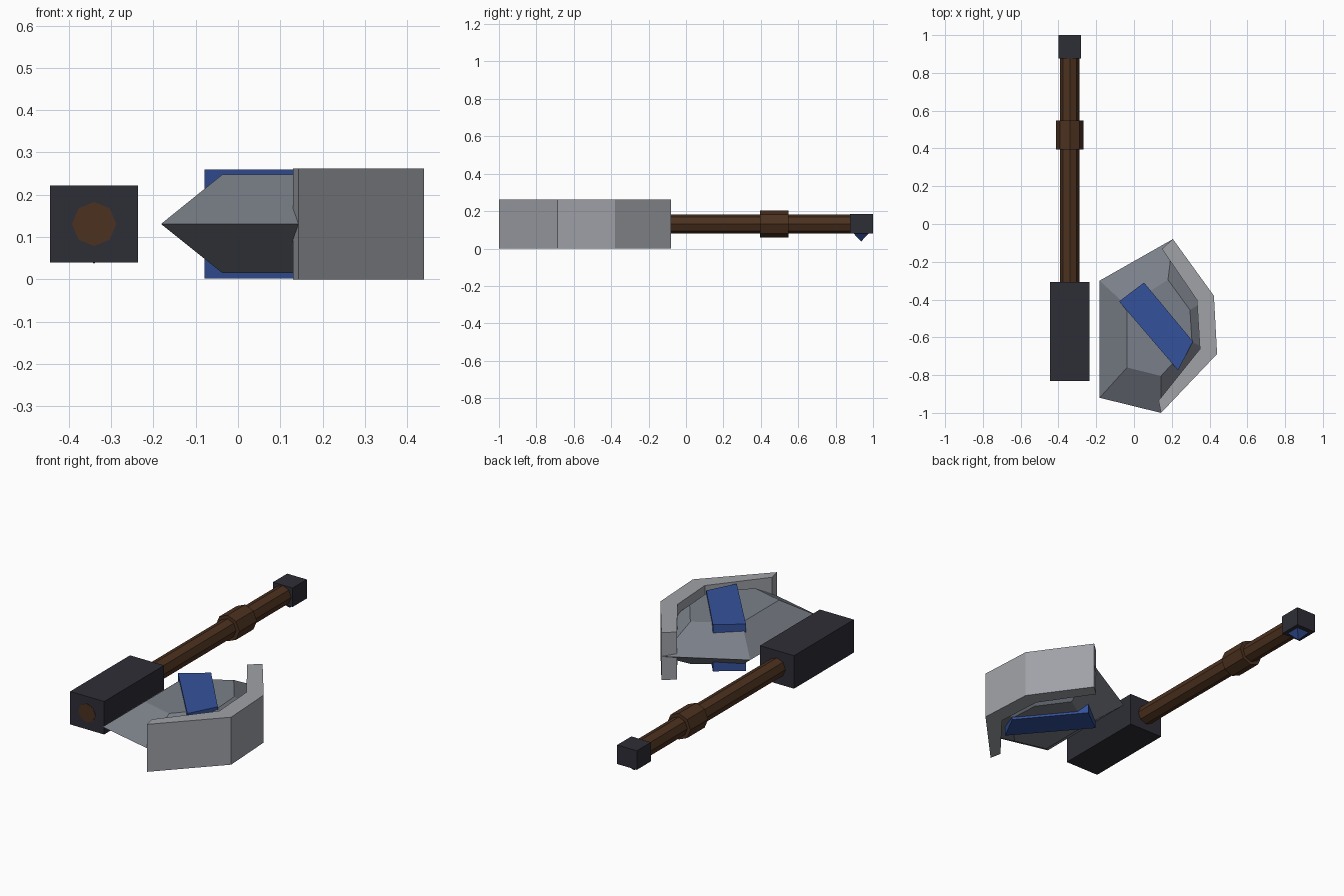
import bpy, bmesh, math
from mathutils import Vector

if "Cube" in bpy.data.objects:
    bpy.data.objects.remove(bpy.data.objects["Cube"])

CX, CZ = -0.34, 0.131  # handle axis and mid height


def material(name, rgb):
    m = bpy.data.materials.new(name)
    m.diffuse_color = (*rgb, 1)
    m.use_nodes = True
    m.node_tree.nodes["Principled BSDF"].inputs["Base Color"].default_value = m.diffuse_color
    return m


iron = material("dark iron", (0.027, 0.027, 0.037))
wood = material("brown wood", (0.072, 0.031, 0.014))
blue = material("blue inlay", (0.034, 0.085, 0.33))
steel = material("grey steel", (0.195, 0.212, 0.246))
edge = material("light edge steel", (0.35, 0.36, 0.39))


def finish(name, bm, mat):
    bmesh.ops.recalc_face_normals(bm, faces=bm.faces)
    me = bpy.data.meshes.new(name)
    bm.to_mesh(me)
    bm.free()
    me.materials.append(mat)
    ob = bpy.data.objects.new(name, me)
    bpy.context.collection.objects.link(ob)
    return ob


def loft(name, rings, mat):
    """Skin equal-length rings of points and cap both ends."""
    bm = bmesh.new()
    loops = [[bm.verts.new(p) for p in r] for r in rings]
    n = len(loops[0])
    for a, b in zip(loops, loops[1:]):
        for i in range(n):
            j = (i + 1) % n
            bm.faces.new((a[i], a[j], b[j], b[i]))
    bm.faces.new(loops[0])
    bm.faces.new(loops[-1])
    return finish(name, bm, mat)


def at_z(outline, z):
    return [Vector((x, y, z)) for x, y in outline]


def prism(name, outline, z0, z1, mat):
    return loft(name, [at_z(outline, z0), at_z(outline, z1)], mat)


def octagon_rod(name, r, y0, y1, mat):
    ring = [(r * math.cos(i * math.pi / 4), r * math.sin(i * math.pi / 4)) for i in range(8)]
    return loft(name, [[(CX + x, y, CZ + z) for x, z in ring] for y in (y0, y1)], mat)


def box(name, x0, x1, y0, y1, z0, z1, mat):
    return prism(name, [(x0, y0), (x1, y0), (x1, y1), (x0, y1)], z0, z1, mat)


# Handle
octagon_rod("shaft", 0.052, -0.832, 0.92, wood)
octagon_rod("grip_ring", 0.072, 0.395, 0.548, wood)
box("head_block", CX - 0.104, CX + 0.104, -0.83, -0.308, 0.04, 0.222, iron)
box("pommel", CX - 0.06, CX + 0.06, 0.876, 1.0, 0.08, 0.185, iron)

# Pyramid gem under the pommel
bm = bmesh.new()
base = [bm.verts.new((CX + sx * 0.04, 0.936 + sy * 0.04, 0.0805))
        for sx, sy in ((-1, -1), (1, -1), (1, 1), (-1, 1))]
tip = bm.verts.new((CX, 0.936, 0.037))
bm.faces.new(base)
for i in range(4):
    bm.faces.new((base[i], base[(i + 1) % 4], tip))
finish("pommel_gem", bm, blue)

# Blade body: wide at mid height, tapering to small flats above and below
outer = [(-0.182, -0.30), (0.206, -0.08), (0.423, -0.38),
         (0.44, -0.688), (0.143, -1.0), (-0.182, -0.92)]
flat = [(-0.037, -0.434), (0.18, -0.295), (0.296, -0.455),
        (0.307, -0.625), (0.143, -0.805), (-0.037, -0.76)]
loft("blade_body", [at_z(flat, 0.015), at_z(outer, CZ), at_z(flat, 0.248)], steel)

# Cutting edge: full-height band around the outer side of the blade
inner = [(0.13, -0.935), (0.349, -0.662), (0.333, -0.402), (0.148, -0.132)]
prism("cutting_edge", outer[1:5] + inner, 0.0, 0.262, edge)

# Blue bar through the blade
prism("blade_inlay", [(-0.079, -0.41), (0.053, -0.31), (0.312, -0.622), (0.233, -0.775)],
      0.002, 0.26, blue)
